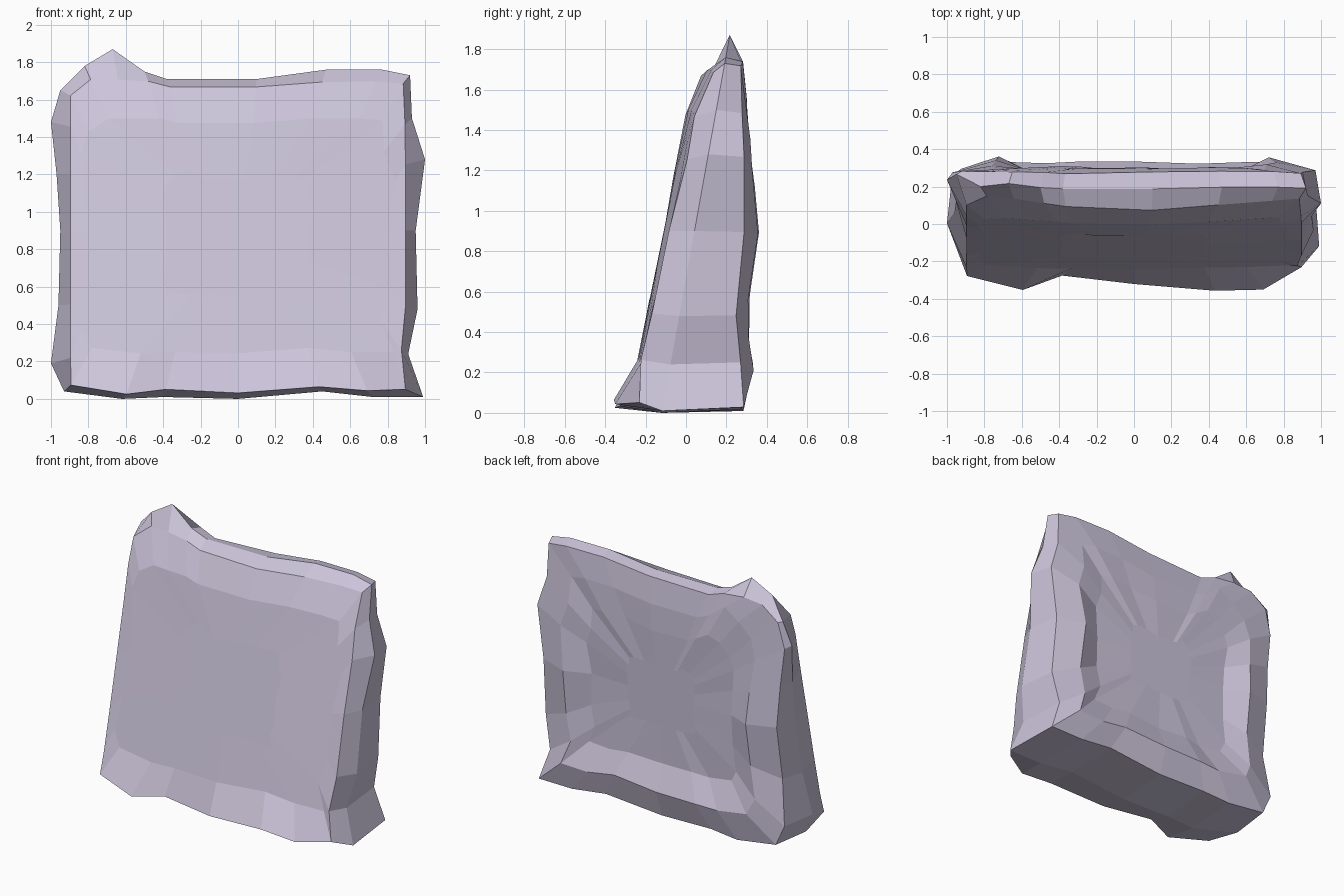
import bpy
import bmesh
import random

random.seed(7)
cube = bpy.data.objects.get("Cube")
if cube:
    bpy.data.objects.remove(cube, do_unlink=True)

stone = bpy.data.materials.new("pale lavender stone")
stone.use_nodes = True
colour = (0.61, 0.56, 0.71, 1)
stone.diffuse_color = colour
stone.node_tree.nodes["Principled BSDF"].inputs["Base Color"].default_value = colour

# Ragged outline of the slab, clockwise from the lower corner
OUTLINE = [(-1, .19), (-.96, .5), (-.95, .9), (-.97, 1.2), (-1, 1.48), (-.95, 1.65),
           (-.82, 1.78), (-.67, 1.87), (-.5, 1.75), (-.38, 1.71), (.1, 1.71),
           (.47, 1.76), (.77, 1.76), (.92, 1.73), (.93, 1.5), (1, 1.28), (.95, .9),
           (.96, .48), (.91, .24), (.99, .01), (.72, .01), (.45, .04), (0, 0),
           (-.4, .01), (-.62, 0), (-.93, .04)]
# Depth by height: raised rim and outer edge of the back
RIM = [(0, .28), (.22, .33), (.46, .295), (.85, .36), (1.25, .33), (1.45, .295), (2, .29)]
EDGE = [(0, .28), (.27, .27), (.47, .24), (.95, .295), (1.3, .285), (1.75, .275)]
# How far the foot juts forward along the width
FOOT = [(-1, .02), (-.78, -.06), (-.62, -.09), (-.4, .01), (0, -.03), (.47, -.09),
        (.72, -.08), (.8, .02), (1, .02)]
MID = 0.87


def jitter(amount):
    return random.uniform(-amount, amount)


def lookup(table, t):
    t = max(table[0][0], min(t, table[-1][0]))
    for (t0, v0), (t1, v1) in zip(table, table[1:]):
        if t <= t1:
            return v0 + (v1 - v0) * (t - t0) / (t1 - t0)


def front_y(x, z):
    # Leaning, slightly bowed front with a flared foot and a receding top
    y = -0.242 + (z - 0.25) * 0.195 + (0.02 + 0.02 * z) * (x / 0.9) ** 2
    return y + max(0, 0.25 - z) * 4.8 * lookup(FOOT, x) + max(0, z - 1.52) * 0.32


def ridge_y(x, z):
    # Widest line around the sides, set further back on one end
    return -0.12 + 0.18 * z + (0.09 if x < -0.9 else 0)


def ring(bm, sx, sz, depth, rough=0.0, limit=1.0, top=2.0):
    verts = []
    for x, z in OUTLINE:
        px = max(-limit, min(limit, x * sx))
        pz = min(MID + (z - MID) * sz, top)
        pz = max(0, pz + jitter(rough))
        verts.append(bm.verts.new((px, depth(px, pz) + jitter(rough), pz)))
    return verts


bm = bmesh.new()
rings = [
    # bowed leaning face, then the front rim
    ring(bm, .4, .36, front_y),
    ring(bm, .84, .72, front_y, top=1.5),
    ring(bm, .96, .96, front_y, .01, .895, 1.70),
    # widest ridge along the sides
    ring(bm, 1, 1, ridge_y),
    # back corner, raised back rim and sunken back panel
    ring(bm, .97, .98, lambda x, z: lookup(EDGE, z), .008, top=1.74),
    ring(bm, .76, .77, lambda x, z: lookup(RIM, z), .008),
    ring(bm, .58, .56, lambda x, z: .25 + .035 * z, .01),
    ring(bm, .27, .25, lambda x, z: .25 + .035 * z),
]
count = len(OUTLINE)
for a, b in zip(rings, rings[1:]):
    for i in range(count):
        j = (i + 1) % count
        bm.faces.new((a[i], a[j], b[j], b[i]))
bm.faces.new(rings[0])
bm.faces.new(rings[-1])
bmesh.ops.recalc_face_normals(bm, faces=bm.faces)

mesh = bpy.data.meshes.new("stone_slab")
bm.to_mesh(mesh)
bm.free()
mesh.materials.append(stone)
slab = bpy.data.objects.new("stone_slab", mesh)
bpy.context.collection.objects.link(slab)
